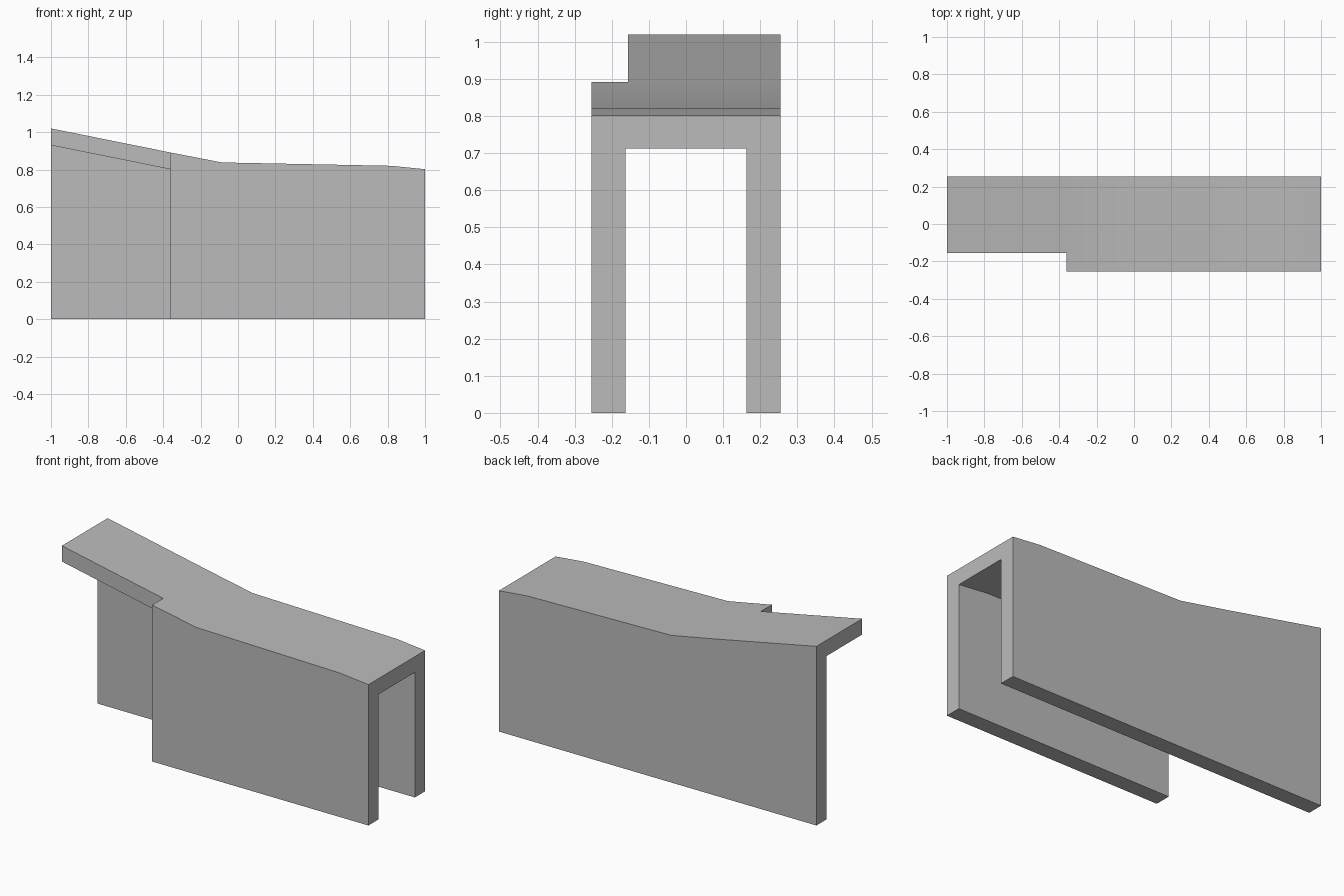
import bpy
import bmesh

old = bpy.data.objects.get("Cube")
if old:
    bpy.data.objects.remove(old, do_unlink=True)

HALF = 0.255      # half width of the channel
INNER = 0.163     # half width of the gap between the walls
ROOF = 0.09       # roof thickness
TOP = [(-1, 1.02), (-0.36, 0.891), (-0.086, 0.838), (0.82, 0.82), (1, 0.802)]

grey = bpy.data.materials.new("plain grey")
grey.use_nodes = True
colour = (0.5, 0.5, 0.5, 1)
grey.diffuse_color = colour
grey.node_tree.nodes["Principled BSDF"].inputs["Base Color"].default_value = colour


def mesh_object(name, bm):
    bmesh.ops.recalc_face_normals(bm, faces=bm.faces)
    mesh = bpy.data.meshes.new(name)
    bm.to_mesh(mesh)
    bm.free()
    mesh.materials.append(grey)
    obj = bpy.data.objects.new(name, mesh)
    bpy.context.collection.objects.link(obj)
    return obj


def section(bm, x, z):
    """Upside-down U cross-section at x with its top at z."""
    outline = [(-HALF, 0), (-HALF, z), (HALF, z), (HALF, 0),
               (INNER, 0), (INNER, z - ROOF), (-INNER, z - ROOF), (-INNER, 0)]
    return [bm.verts.new((x, y, h)) for y, h in outline]


# Channel: U sections lofted along the roof line
bm = bmesh.new()
rings = [section(bm, x, z) for x, z in TOP]
for a, b in zip(rings, rings[1:]):
    for i in range(len(a)):
        j = (i + 1) % len(a)
        bm.faces.new((a[i], a[j], b[j], b[i]))
bm.faces.new(rings[0])
bm.faces.new(rings[-1])
channel = mesh_object("channel_cover", bm)

# Cutter: removes the front wall and roof edge at the right end
bm = bmesh.new()
bmesh.ops.create_cube(bm, size=1)
x0, x1, y0, y1 = -1.2, -0.362, -0.5, -0.156
bmesh.ops.scale(bm, vec=(x1 - x0, y1 - y0, 3), verts=bm.verts)
bmesh.ops.translate(bm, vec=((x0 + x1) / 2, (y0 + y1) / 2, 0.5), verts=bm.verts)
cutter = mesh_object("notch_cutter", bm)
cutter.hide_render = True

cut = channel.modifiers.new("notch", "BOOLEAN")
cut.operation = "DIFFERENCE"
cut.solver = "EXACT"
cut.object = cutter

bpy.ops.object.select_all(action="DESELECT")
channel.select_set(True)
bpy.context.view_layer.objects.active = channel
bpy.ops.object.modifier_apply(modifier=cut.name)
bpy.data.objects.remove(cutter, do_unlink=True)

# Soft bends on the roof, sharp corners elsewhere
bpy.ops.object.shade_smooth_by_angle()
